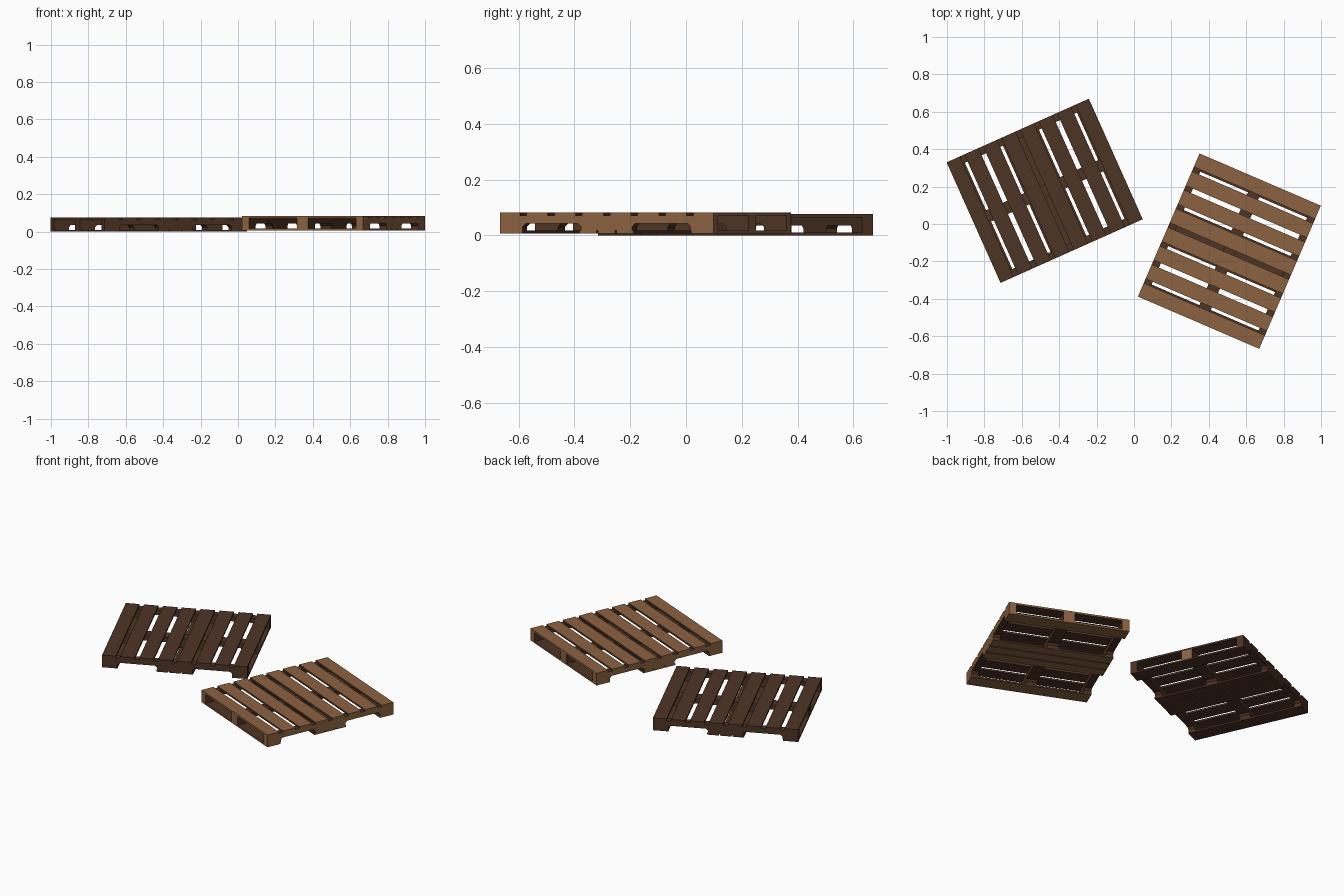
import bpy, bmesh, math
from mathutils import Matrix, Vector

if "Cube" in bpy.data.objects:
    bpy.data.objects.remove(bpy.data.objects["Cube"])

HL, HW, HT = 0.4165, 0.353, 0.076      # pallet half length, half width, height
BOT, TOP = 0.010, 0.065                # top of lower boards, underside of deck


def material(name, col):
    m = bpy.data.materials.new(name)
    m.diffuse_color = (*col, 1)
    m.use_nodes = True
    m.node_tree.nodes["Principled BSDF"].inputs["Base Color"].default_value = m.diffuse_color
    return m


TAN = material("tan_wood", (0.262, 0.122, 0.054))
DARK = material("dark_wood", (0.076, 0.034, 0.018))


def prism(bm, profile, y0, y1):
    """Extrude an (x, z) profile from y0 to y1."""
    a = [bm.verts.new((x, y0, z)) for x, z in profile]
    b = [bm.verts.new((x, y1, z)) for x, z in profile]
    n = len(a)
    bm.faces.new(a)
    bm.faces.new(b[::-1])
    for i in range(n):
        bm.faces.new((a[i], b[i], b[(i + 1) % n], a[(i + 1) % n]))


def board(bm, x0, x1, z0, z1):
    prism(bm, [(x0, z0), (x1, z0), (x1, z1), (x0, z1)], -HW, HW)


def finish(bm, name, place, is_tan):
    bmesh.ops.recalc_face_normals(bm, faces=bm.faces)
    for f in bm.faces:
        f.material_index = 0 if is_tan(f.calc_center_median(), f.normal) else 1
    me = bpy.data.meshes.new(name)
    bm.to_mesh(me)
    bm.free()
    me.materials.append(TAN)
    me.materials.append(DARK)
    ob = bpy.data.objects.new(name, me)
    ob.matrix_world = place
    bpy.context.collection.objects.link(ob)


# Weathered rule: only faces on the outside of the pallet stay light
def outer(c, n):
    e = 1e-4
    return (abs(c.x) > HL - e or abs(c.y) > HW - e or c.z > HT - e or c.z < e)


def never(c, n):
    return False


def stringer_profile():
    # rail with two fork notches, mirrored about x = 0
    ch, top = 0.012, 0.036
    half = [(0.100, BOT), (0.100, top - ch), (0.100 + ch, top),
            (0.328 - ch, top), (0.328, top - ch), (0.328, BOT),
            (HL, BOT), (HL, TOP)]
    return half + [(-x, z) for x, z in reversed(half)]


def pallet(prefix, center, angle, z, rule, mid_rule):
    place = Matrix.Translation((*center, z)) @ Matrix.Rotation(math.radians(angle), 4, 'Z')

    # deck boards: eight with seven gaps
    bm = bmesh.new()
    pitch, gap = 0.1085, 0.026
    edges = [-HL]
    for i in range(7):
        c = (i - 3) * pitch
        edges += [c - gap / 2, c + gap / 2]
    edges.append(HL)
    for x0, x1 in zip(edges[::2], edges[1::2]):
        board(bm, x0, x1, TOP, HT)
    finish(bm, prefix + "_deck_boards", place, rule)

    # lower boards: one at each end, three in the middle
    bm = bmesh.new()
    for c, w in ((-0.3725, 0.088), (-0.072, 0.066), (0, 0.066), (0.072, 0.066), (0.3725, 0.088)):
        board(bm, c - w / 2, c + w / 2, 0, BOT)
    finish(bm, prefix + "_lower_boards", place, rule)

    # side and middle stringers
    for name, y0, y1, r in (("left", HW - 0.042, HW, rule),
                            ("middle", -0.033, 0.033, mid_rule),
                            ("right", -HW, -HW + 0.042, rule)):
        bm = bmesh.new()
        prism(bm, stringer_profile(), y0, y1)
        finish(bm, prefix + "_" + name + "_stringer", place, r)


pallet("dark_pallet", (-0.4775, 0.1775), 24.1, 0.0, never,
       lambda c, n: c.x > HL - 1e-4)
pallet("tan_pallet", (0.51, -0.145), 66.7, 0.007, outer, outer)
